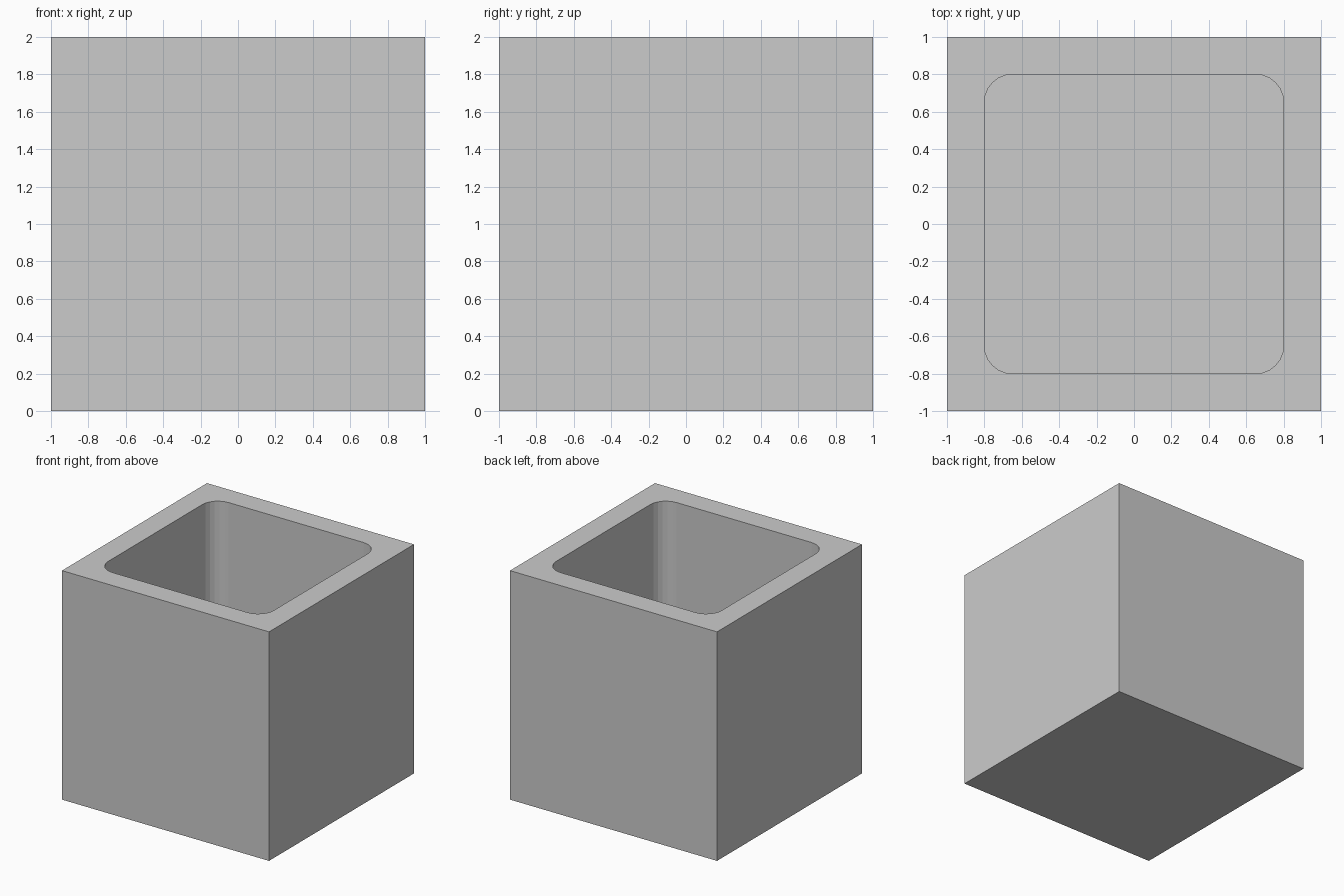
import bpy, bmesh

if "Cube" in bpy.data.objects:
    bpy.data.objects.remove(bpy.data.objects["Cube"])

SIZE = 2.0      # outer cube
WALL = 0.2      # wall and floor thickness
RADIUS = 0.15   # inner corner rounding
SEGMENTS = 6


def block(name, size, z_min, z_max, radius=0.0):
    """Square block, optionally with rounded vertical edges."""
    bm = bmesh.new()
    bmesh.ops.create_cube(bm, size=1.0)
    for v in bm.verts:
        v.co.x *= size
        v.co.y *= size
        v.co.z = z_max if v.co.z > 0 else z_min
    if radius:
        upright = [e for e in bm.edges
                   if abs(e.verts[0].co.z - e.verts[1].co.z) > 0.01]
        bmesh.ops.bevel(bm, geom=upright, offset=radius, offset_type='OFFSET',
                        segments=SEGMENTS, profile=0.5, affect='EDGES')
    mesh = bpy.data.meshes.new(name)
    bm.to_mesh(mesh)
    bm.free()
    obj = bpy.data.objects.new(name, mesh)
    bpy.context.collection.objects.link(obj)
    return obj


# Open-topped box
box = block("box", SIZE, 0.0, SIZE)

# Rounded cavity cutter, poking out of the top
cutter = block("cavity_cutter", SIZE - 2 * WALL, WALL, SIZE + 0.5, RADIUS)
cutter.hide_render = True
cutter.display_type = 'WIRE'

cut = box.modifiers.new("cavity", 'BOOLEAN')
cut.operation = 'DIFFERENCE'
cut.solver = 'EXACT'
cut.object = cutter
